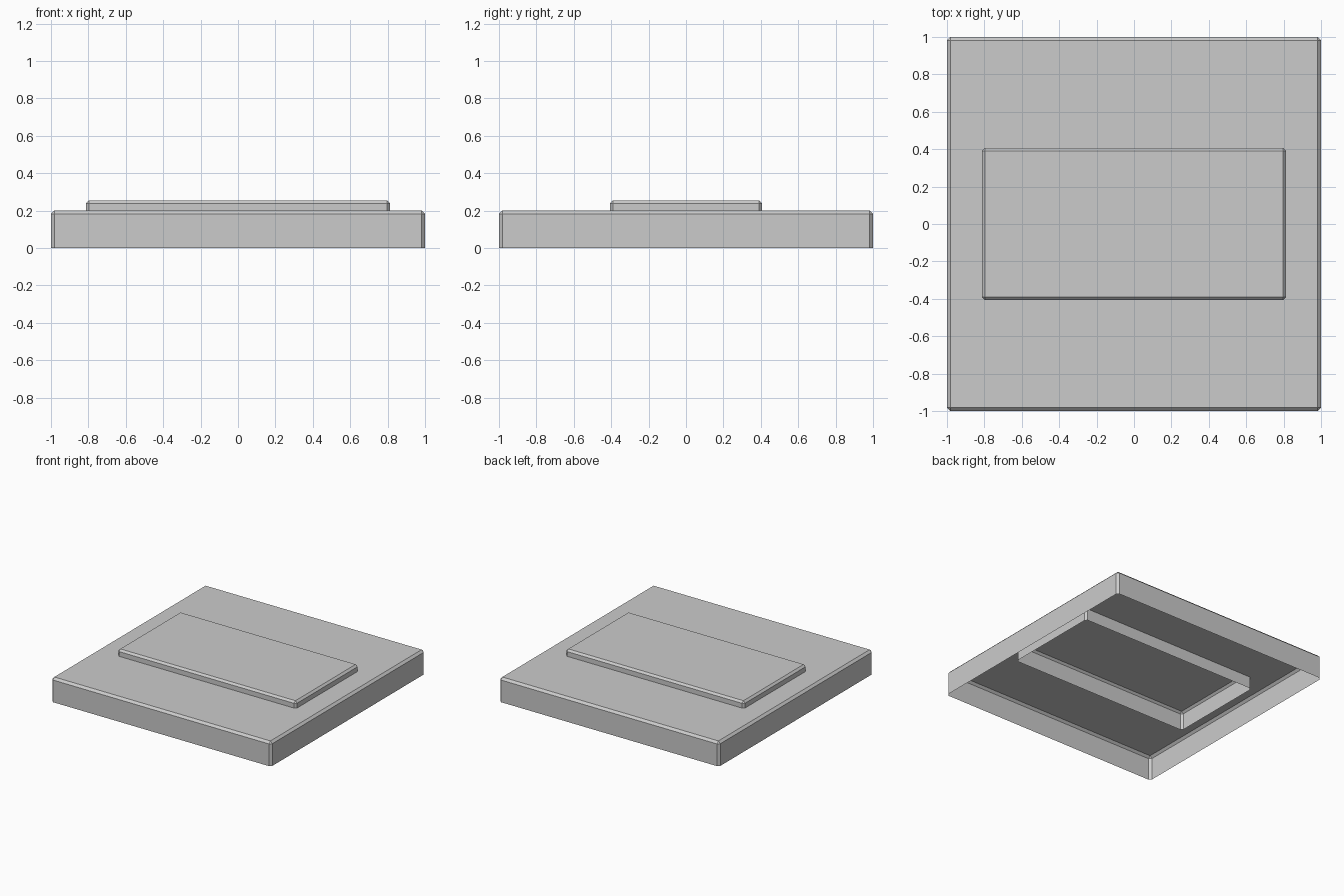
import bpy, bmesh
from mathutils import Matrix

if "Cube" in bpy.data.objects:
    bpy.data.objects.remove(bpy.data.objects["Cube"])


def chamfered_shell(bm, hx, hy, z0, z1, chamfer):
    """Open-bottomed box with single-segment chamfers."""
    mat = Matrix.Translation((0, 0, (z0 + z1) / 2)) @ Matrix.Diagonal((2 * hx, 2 * hy, z1 - z0, 1))
    bmesh.ops.create_cube(bm, size=1, matrix=mat)
    bm.normal_update()
    bmesh.ops.delete(bm, geom=[f for f in bm.faces if f.normal.z < -0.9], context='FACES')
    bmesh.ops.bevel(bm, geom=[e for e in bm.edges if not e.is_boundary],
                    offset=chamfer, offset_type='OFFSET', segments=1,
                    profile=0.5, affect='EDGES')
    bm.normal_update()


def finish(bm, name):
    mesh = bpy.data.meshes.new(name)
    bm.to_mesh(mesh)
    bm.free()
    bpy.context.collection.objects.link(bpy.data.objects.new(name, mesh))


PX, PY, C = 0.812, 0.407, 0.016

# base tray, its top pierced where the raised panel passes through
bm = bmesh.new()
chamfered_shell(bm, 1, 1, 0, 0.2, 0.018)
top = max(bm.faces, key=lambda f: f.calc_center_median().z)
rim = list(top.edges)
bmesh.ops.delete(bm, geom=[top], context='FACES_ONLY')
corners = []
for sx, sy in ((1, 1), (-1, 1), (-1, -1), (1, -1)):
    pair = [(sx * PX, sy * (PY - C)), (sx * (PX - C), sy * PY)]
    corners += pair if sx * sy > 0 else pair[::-1]
hole = [bm.verts.new((x, y, 0.2)) for x, y in corners]
rim += [bm.edges.new((hole[i - 1], hole[i])) for i in range(len(hole))]
fill = bmesh.ops.triangle_fill(bm, edges=rim, use_beauty=True, normal=(0, 0, 1))
faces = [g for g in fill['geom'] if isinstance(g, bmesh.types.BMFace)]
inner = [e for f in faces for e in f.edges if all(g in faces for g in e.link_faces)]
bmesh.ops.dissolve_limit(bm, angle_limit=0.001, verts=[], edges=list(set(inner)))
bmesh.ops.recalc_face_normals(bm, faces=bm.faces)
bm.normal_update()
if max(bm.faces, key=lambda f: f.calc_center_median().z).normal.z < 0:
    bmesh.ops.reverse_faces(bm, faces=bm.faces)
finish(bm, "base_tray")

# raised panel, hanging slightly inside the tray
bm = bmesh.new()
chamfered_shell(bm, PX, PY, 0.103, 0.255, C)
finish(bm, "raised_panel")
